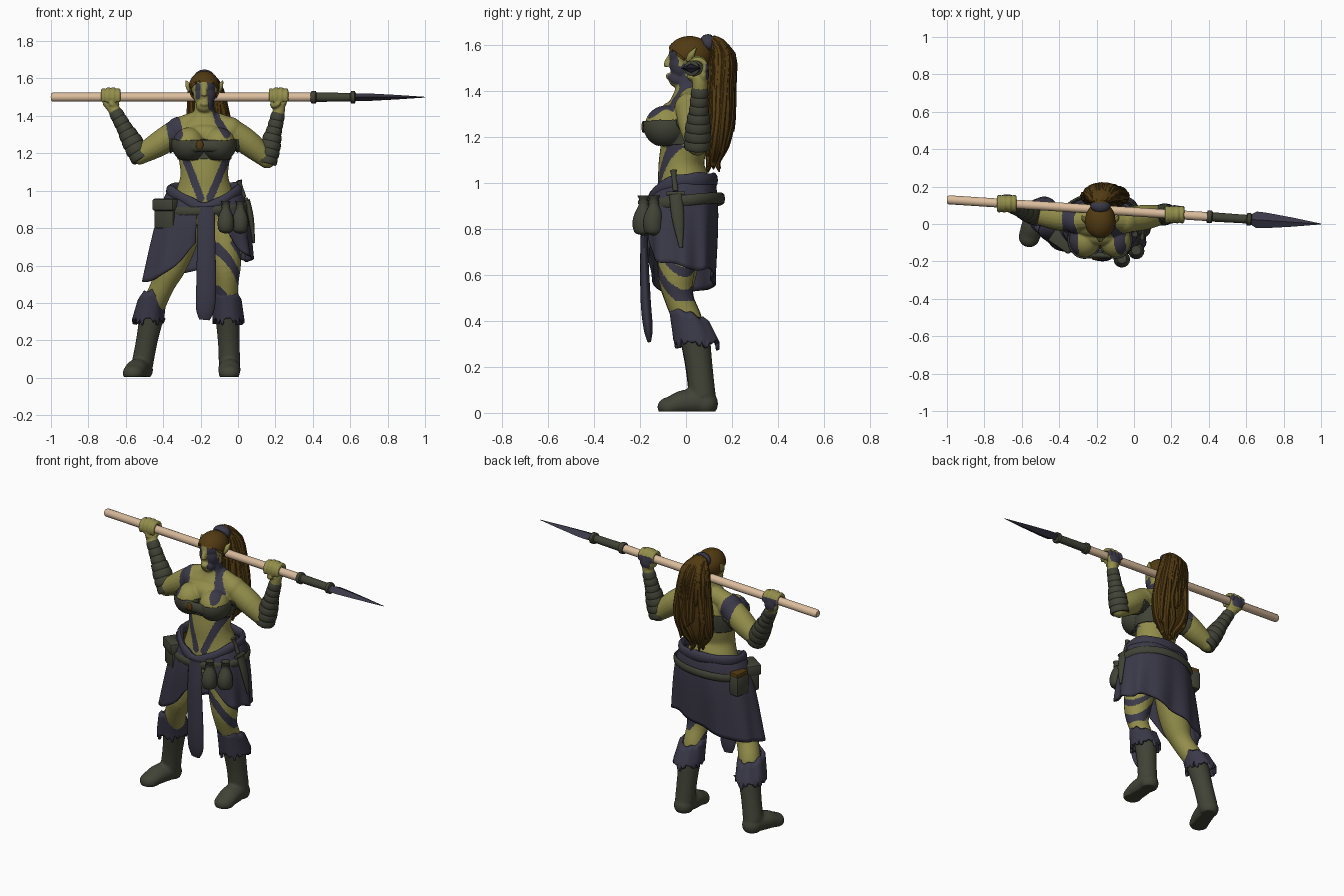
import bpy, bmesh, math, random
from mathutils import Vector, Matrix

if "Cube" in bpy.data.objects:
    bpy.data.objects.remove(bpy.data.objects["Cube"])
random.seed(4)
TAU = 2 * math.pi

def material(name, r, g, b):
    m = bpy.data.materials.new(name)
    m.diffuse_color = (r, g, b, 1)
    m.use_nodes = True
    m.node_tree.nodes["Principled BSDF"].inputs["Base Color"].default_value = m.diffuse_color
    return m

SKIN = material("olive skin", .29, .268, .07)
CLOTH = material("dusk blue cloth", .043, .041, .066)
LEATHER = material("dark leather", .054, .056, .037)
HAIR = material("brown hair", .085, .043, .006)
WOOD = material("pale wood", .70, .50, .33)

def spline(pts, n):
    """Catmull-Rom through tuples of any length, n steps per span."""
    P = [Vector(p) for p in pts]
    out = []
    for i in range(len(P) - 1):
        a, b, c, d = P[max(i - 1, 0)], P[i], P[i + 1], P[min(i + 2, len(P) - 1)]
        for k in range(n):
            t = k / n
            out.append(.5 * (2 * b + (c - a) * t + (2 * a - 5 * b + 4 * c - d) * t * t
                             + (3 * b - a - 3 * c + d) * t ** 3))
    return out + [P[-1]]

def tube(bm, pts, seg=16, n=4, ridge=0, ridges=0):
    """Elliptical tube through (x, y, z, ru[, rv])."""
    pts = spline([p if len(p) == 5 else (*p, p[3]) for p in pts], n)
    C = [Vector(p[:3]) for p in pts]
    rings, prev = [], None
    for i, p in enumerate(pts):
        d = (C[min(i + 1, len(C) - 1)] - C[max(i - 1, 0)]).normalized()
        ref = Vector((0, 0, 1)) if abs(d.y) > .8 else Vector((0, 1, 0))
        u = ref.cross(d).normalized()
        if prev and u.dot(prev) < 0:
            u = -u
        prev, v = u, d.cross(u)
        ring = []
        for k in range(seg):
            a = TAU * k / seg
            s = 1 + ridge * math.cos(ridges * a)
            ring.append(bm.verts.new(C[i] + u * max(p[3], .001) * s * math.cos(a)
                                     + v * max(p[4], .001) * s * math.sin(a)))
        rings.append(ring)
    for r, q in zip(rings, rings[1:]):
        for k in range(seg):
            bm.faces.new((r[k], r[(k + 1) % seg], q[(k + 1) % seg], q[k]))
    bm.faces.new(rings[0][::-1])
    bm.faces.new(rings[-1])

def ball(bm, c, r):
    bmesh.ops.create_uvsphere(bm, u_segments=32, v_segments=20, radius=1,
                              matrix=Matrix.Translation(c) @ Matrix.Diagonal((*r, 1)))

def box(bm, c, size, turn=0, bevel=.012):
    m = Matrix.Translation(c) @ Matrix.Rotation(turn, 4, 'Z') @ Matrix.Diagonal((*size, 1))
    g = bmesh.ops.create_cube(bm, size=1, matrix=m)
    edges = list({e for v in g['verts'] for e in v.link_edges})
    bmesh.ops.bevel(bm, geom=edges, offset=bevel, segments=2, affect='EDGES', profile=.5)

def finish(bm, name, mat, voxel=0, solid=0, angle=.7):
    bmesh.ops.recalc_face_normals(bm, faces=bm.faces)
    ob = bpy.data.objects.new(name, bpy.data.meshes.new(name))
    bm.to_mesh(ob.data)
    bm.free()
    bpy.context.collection.objects.link(ob)
    if voxel:   # fuse overlapping volumes into one organic skin
        r = ob.modifiers.new("fuse", 'REMESH')
        r.mode, r.voxel_size = 'VOXEL', voxel
        s = ob.modifiers.new("relax", 'SMOOTH')
        s.factor, s.iterations = .5, 3
        me = bpy.data.meshes.new_from_object(ob.evaluated_get(bpy.context.evaluated_depsgraph_get()))
        ob.modifiers.clear()
        ob.data = me
    ob.data.materials.clear()
    ob.data.materials.append(mat)
    if solid:
        ob.modifiers.new("thickness", 'SOLIDIFY').thickness = solid
    ob.data.polygons.foreach_set('use_smooth', [True] * len(ob.data.polygons))
    ob.data.set_sharp_from_angle(angle=angle)
    return ob

def sheet(name, fn, nu, nv, mat, close_u=False, close_v=False, solid=0):
    """Grid surface from fn(u, v)."""
    bm = bmesh.new()
    cu, cv = nu + (not close_u), nv + (not close_v)
    g = [[bm.verts.new(fn(i / nu, j / nv)) for j in range(cv)] for i in range(cu)]
    for i in range(nu):
        for j in range(nv):
            a, b = (i + 1) % cu, (j + 1) % cv
            bm.faces.new((g[i][j], g[a][j], g[a][b], g[i][b]))
    return finish(bm, name, mat, solid=solid)

# ---- body: torso, head, limbs and hands fused together
spear_y = lambda x: .065 - .065 * x
bm = bmesh.new()
tube(bm, [(-.18, 0, .82, .15, .115), (-.18, -.005, .92, .17, .125), (-.18, -.01, 1, .15, .115),
          (-.18, -.02, 1.08, .128, .1), (-.18, -.01, 1.16, .135, .1), (-.18, 0, 1.25, .15, .1),
          (-.18, .005, 1.33, .15, .085), (-.18, .01, 1.385, .085, .065), (-.18, .01, 1.43, .055, .055),
          (-.18, .01, 1.5, .052, .055)], 32)
ball(bm, (-.18, .01, 1.56), (.072, .085, .073))
ball(bm, (-.18, -.025, 1.515), (.06, .046, .07))
ball(bm, (-.18, -.035, 1.455), (.044, .042, .04))
ball(bm, (-.18, -.076, 1.465), (.024, .012, .014))
tube(bm, [(-.18, -.062, 1.56, .011), (-.18, -.08, 1.525, .015), (-.18, -.078, 1.507, .017)])
ball(bm, (-.18, -.06, 1.3), (.11, .055, .055))
for s in (-1, 1):
    ball(bm, (-.182 + s * .082, -.085, 1.25), (.085, .094, .088))
    tube(bm, [(-.18 + s * .066, .015, 1.535, .02), (-.18 + s * .085, .025, 1.56, .017, .014),
              (-.18 + s * .1, .045, 1.59, .004)])
    tube(bm, [(-.18, .03, 1.39, .05), (-.18 + s * .13, .02, 1.335, .06)])
    ball(bm, (-.18 + s * .135, .02, 1.325), (.07, .07, .07))
ELBOW = {-1: (-.525, .05, 1.19), 1: (.155, .05, 1.17)}
WRIST = {-1: (-.655, .095, 1.42), 1: (.215, .06, 1.41)}
for s, hx in ((-1, -.68), (1, .217)):
    e, w = ELBOW[s], WRIST[s]
    tube(bm, [(-.18 + s * .13, .02, 1.33, .066), (-.18 + s * .235, .035, 1.255, .068), (*e, .05)], 20)
    ball(bm, e, (.05, .05, .05))
    y = spear_y(hx)
    tube(bm, [(*e, .045), (*w, .033), (hx, y + .012, 1.46, .036)])
    ball(bm, (hx, y + .024, 1.475), (.045, .026, .042))
    for i in range(4):
        tube(bm, [(hx + (i - 1.5) * .027, y + .037 * math.cos(a),
                   1.5 + (.037 + .006 * (i in (1, 2))) * math.sin(a), .0125)
                  for a in (-.3, .4, 1.1, 1.8, 2.5, 3.2, 3.8)], 10, 2)
    tube(bm, [(hx - s * .03, y + .02, 1.46, .018), (hx - s * .02, y - .025, 1.455, .015),
              (hx + s * .005, y - .037, 1.468, .012)], 10)
tube(bm, [(-.27, 0, .9, .1), (-.31, -.02, .75, .1), (-.36, -.04, .6, .085), (-.4, -.03, .5, .064),
          (-.445, .01, .4, .062), (-.46, .03, .33, .05)], 24)
tube(bm, [(-.09, 0, .9, .1), (-.075, -.03, .75, .095), (-.062, -.043, .6, .078), (-.06, -.03, .5, .062),
          (-.06, .01, .4, .06), (-.055, .03, .33, .05)], 24)
body = finish(bm, "body", SKIN, voxel=.0055, angle=3)

# ---- war paint: stripes (x1, z1, x2, z2, half width, farthest y)
STRIPES = [(-.145, 1.58, -.14, 1.45, .021, 0), (-.216, 1.565, -.214, 1.5, .013, 0),
           (-.13, 1.45, -.105, 1.37, .017, .05), (-.105, 1.37, -.06, 1.3, .02, .05),
           (-.275, 1.16, -.2, .96, .02, .0), (-.065, 1.16, -.15, .96, .02, .0),
           (-.345, 1.36, -.335, 1.3, .04, .2), (-.12, .7, .05, .51, .024, .2),
           (-.03, .72, .08, .6, .015, .2), (-.13, .52, -.05, .44, .014, .2)]
body.data.materials.append(CLOTH)
for f in body.data.polygons:
    c = f.center
    lean = .6 * (c.y + .11) if c.z < .8 else 0      # leg stripes wrap round
    q = Vector((c.x + lean, c.z))
    if c.z < .8 and c.x < -.2:
        continue
    for x1, z1, x2, z2, w, far in STRIPES:
        a, d = Vector((x1, z1)), Vector((x2 - x1, z2 - z1))
        t = min(1, max(0, (q - a).dot(d) / d.dot(d)))
        if c.y < far and (q - a - d * t).length < w:
            f.material_index = 1
    if 1.45 < c.z < 1.52 and c.y > spear_y(c.x) + .038 and (c.x < -.6 or c.x > .15):
        f.material_index = 1

# ---- chest band lifted off the body surface
bm = bmesh.new()
bm.from_mesh(body.data)
def off_band(c):
    return not (1.17 < c.z < 1.275 + .1 * min(0, c.y + .1) and abs(c.x + .18) < .185)
bmesh.ops.delete(bm, geom=[f for f in bm.faces if off_band(f.calc_center_median())], context='FACES')
bm.normal_update()
for v, n in [(v, v.normal.copy()) for v in bm.verts]:
    v.co += n * .008
for f in bm.faces:
    f.material_index = 0
finish(bm, "chest_band", LEATHER, solid=.01, angle=1.2)
bm = bmesh.new()
tube(bm, [(-.25, -.165, 1.24, .034, .02), (-.18, -.168, 1.24, .03, .018), (-.11, -.165, 1.24, .034, .02)], 16)
finish(bm, "chest_band_bridge", LEATHER)
bm = bmesh.new()
ball(bm, (-.205, -.186, 1.245), (.02, .008, .026))
finish(bm, "chest_clasp", HAIR)

# ---- wrapped bracers
for s in (-1, 1):
    bm = bmesh.new()
    e, w = Vector(ELBOW[s]), Vector(WRIST[s])
    e = e + (e - w) * .1
    for i in range(7):
        a, b = e.lerp(w, i / 7), e.lerp(w, (i + 1.15) / 7)
        r = .053 + .009 * math.sin(math.pi * min(1, (i + 1) / 5)) - .0024 * i
        tube(bm, [(*a, r - .005), (*a.lerp(b, .25), r), (*a.lerp(b, .8), r - .002), (*b, r - .006)], 20, 2)
    finish(bm, "bracer", LEATHER)

# ---- hair cap, ponytail with locks, and tie
bm = bmesh.new()
ball(bm, (-.18, .016, 1.557), (.082, .1, .083))
for no in ((0, .75, 1), (.35, .75, 1), (-.35, .75, 1)):      # hairline slants down behind the ears
    bmesh.ops.bisect_plane(bm, geom=bm.verts[:] + bm.edges[:] + bm.faces[:], plane_co=(-.18, -.06, 1.583),
                           plane_no=no if no[0] == 0 else (0, no[1], 1), clear_inner=True)
finish(bm, "hair_cap", HAIR, solid=.012)
bm = bmesh.new()
PONY = [(-.18, .06, 1.59, .035, .03), (-.18, .12, 1.612, .045, .03), (-.175, .158, 1.56, .075, .042),
        (-.16, .155, 1.42, .095, .045), (-.155, .15, 1.28, .112, .046), (-.16, .135, 1.17, .1, .038),
        (-.16, .12, 1.1, .045, .018)]
tube(bm, PONY, 48, 5, .03, 14)
for i in range(40):
    a, end = TAU * i / 40, random.choice((3, 4, 5, 6, 6))
    pts = []
    for k in range(1, end + 1):
        x, y, z, ru, rv = PONY[k]
        b = a + random.uniform(-.16, .16)
        q = .85 if k == 1 else 1
        pts.append((x + q * ru * math.cos(b), y + q * rv * math.sin(b) * (k > 1), z + .02 * math.sin(b) * (k == 1),
                    (.012, .017, .02, .021, .019, .016)[k - 1]))
    x, y, z, r = pts[-1]
    pts.append((x, y + .012 * math.sin(a), z - random.uniform(.02, .06), .003))
    tube(bm, pts, 8, 3)
finish(bm, "ponytail", HAIR)
bm = bmesh.new()
tube(bm, [(-.18, .08, 1.6, .045, .036), (-.18, .095, 1.606, .055, .042), (-.18, .112, 1.606, .05, .038)], 20)
finish(bm, "hair_tie", CLOTH)

# ---- skirt: top edge to slanted hem, open at the front
TOP = [(-.21, -.15, .93), (-.28, -.13, .97), (-.35, -.06, 1.01), (-.36, .02, 1.02), (-.30, .09, 1.03),
       (-.18, .115, 1.03), (-.06, .1, 1.03), (0, .03, 1.03), (0, -.05, 1.02), (-.06, -.125, .98), (-.15, -.15, .93)]
HEM = [(-.225, -.165, .72), (-.36, -.15, .58), (-.49, -.08, .515), (-.49, .03, .53), (-.37, .11, .54),
       (-.2, .125, .58), (-.02, .11, .63), (.06, .05, .62), (.075, -.05, .65), (.03, -.14, .67), (-.08, -.16, .8)]
tops, hems = spline(TOP, 10), spline(HEM, 10)
def skirt(u, v):
    i = round(u * 100)
    p = tops[i].lerp(hems[i], v)
    n = Vector((p.x + .18, p.y, 0)).normalized()
    return p + n * (.022 * math.sin(math.pi * v ** .6) + .009 * v * math.sin(u * 60))
sheet("skirt", skirt, 100, 20, CLOTH, solid=.012)

def waist_roll(u, v):
    loop = spline(TOP + TOP[:1], 10)
    p, a = loop[round(u * 110) % 110], TAU * v
    n = Vector((p.x + .18, p.y, 0)).normalized()
    r = 1 + .1 * math.sin(u * 44)
    return p + n * (.004 + .018 * r * math.cos(a)) + Vector((0, 0, -.018 + .032 * r * math.sin(a)))
sheet("waist_roll", waist_roll, 110, 12, CLOTH, True, True)

def belt(u, v):
    a, b = TAU * u, TAU * v
    r = .01 * math.cos(b)
    return Vector((-.178 + (.23 + r) * math.cos(a), -.008 + (.168 + r) * math.sin(a),
                   .912 + .012 * math.cos(a) + .02 * math.sin(a) + .024 * math.sin(b)))
sheet("belt", belt, 72, 8, LEATHER, True, True)
bm = bmesh.new()
tube(bm, [(-.17, -.172, .915, .045, .014), (-.17, -.182, .75, .048, .016), (-.17, -.176, .5, .053, .022),
          (-.175, -.165, .37, .05, .02), (-.18, -.16, .31, .028, .008)], 24)
finish(bm, "front_cloth", CLOTH)

# ---- side pouch, hanging bags and sheathed dagger
bm = bmesh.new()
box(bm, (-.378, -.085, .873), (.125, .075, .15), -.6)
box(bm, (-.381, -.089, .925), (.137, .088, .065), -.6)
box(bm, (-.40, .05, .875), (.07, .1, .12), -.15)
finish(bm, "side_pouch", LEATHER)
bm = bmesh.new()
box(bm, (-.40, .05, .94), (.06, .095, .03), -.15, .008)
finish(bm, "pouch_flap", HAIR)
for x, y in ((-.065, -.185), (.012, -.14)):
    bm = bmesh.new()
    tube(bm, [(x, y, .945, .026), (x, y, .915, .018), (x, y, .87, .037), (x, y - .004, .825, .044),
              (x, y, .785, .036), (x, y, .772, .008)])
    tube(bm, [(x, y, .924, .023), (x, y, .91, .023)], 12, 1)
    finish(bm, "hanging_bag", LEATHER)
bm = bmesh.new()
tube(bm, [(.005, -.055, 1.055, .016), (.012, -.052, 1.03, .011), (.033, -.045, .965, .012)], 12)
tube(bm, [(.045, -.085, .955, .01), (.045, -.005, .955, .01)], 10)
tube(bm, [(.048, -.045, .95, .016, .028), (.07, -.035, .85, .015, .027), (.085, -.022, .72, .006, .008)])
finish(bm, "sheathed_dagger", LEATHER)

# ---- boots and jagged fur cuffs
for side, shaft, heel, toe in (
        ("left", [(-.455, .035, .36), (-.487, .055, .2), (-.512, .07, .07)], (-.512, .082), (-.56, -.068)),
        ("right", [(-.058, .035, .36), (-.05, .058, .2), (-.045, .072, .07)], (-.045, .085), (-.047, -.068))):
    bm = bmesh.new()
    tube(bm, [(*p, r) for p, r in zip(shaft, (.068, .058, .058))], 24)
    tube(bm, [(*heel, .05, .055), (*(Vector(heel).lerp(Vector(toe), .6)), .045, .06, .055), (*toe, .03, .057, .04)], 24)
    ball(bm, (*heel, .04), (.058, .055, .055))
    ball(bm, (*toe, .025), (.057, .057, .045))
    boot = finish(bm, side + "_boot", LEATHER, voxel=.009, angle=3)
    for v in boot.data.vertices:      # flat sole
        v.co.z = max(v.co.z, 0.005)
    top, mid = Vector(shaft[0]), Vector(shaft[1])
    d = Vector((mid.x - top.x, .045, -.16)) * .8
    def cuff(u, v, top=top, d=d):
        a, r = TAU * u, .064 + .014 * min(1, v * 6) + .012 * v
        c = top + Vector((0, -.025, .08)) + d * v
        jag = -.03 * (.5 + .5 * math.sin(u * 31)) * (round(u * 72) % 4 in (1, 2)) * (v > .85) + .006 * math.sin(a * 7)
        return c + Vector((r * .95 * math.cos(a), r * 1.12 * math.sin(a), jag - .03 * math.sin(a) * (1 - v)))
    sheet(side + "_fur_cuff", cuff, 72, 12, CLOTH, True, solid=.015)

# ---- spear carried across the shoulders
def rod(name, pts, mat, seg=20):
    bm = bmesh.new()
    tube(bm, [(x, spear_y(x), 1.5, *r) for x, *r in pts], seg, 1)
    finish(bm, name, mat)
rod("spear_shaft", [(-1, .018), (-.99, .024), (.42, .024)], WOOD)
rod("spear_binding", [(.39, .03), (.395, .034), (.415, .034), (.42, .025), (.6, .023), (.605, .033),
                      (.625, .033), (.63, .02)], LEATHER)
rod("spear_blade", [(.62, .02, .024), (.655, .021, .044), (.7, .02, .042), (.85, .012, .024), (1, .002, .002)], CLOTH, 4)
